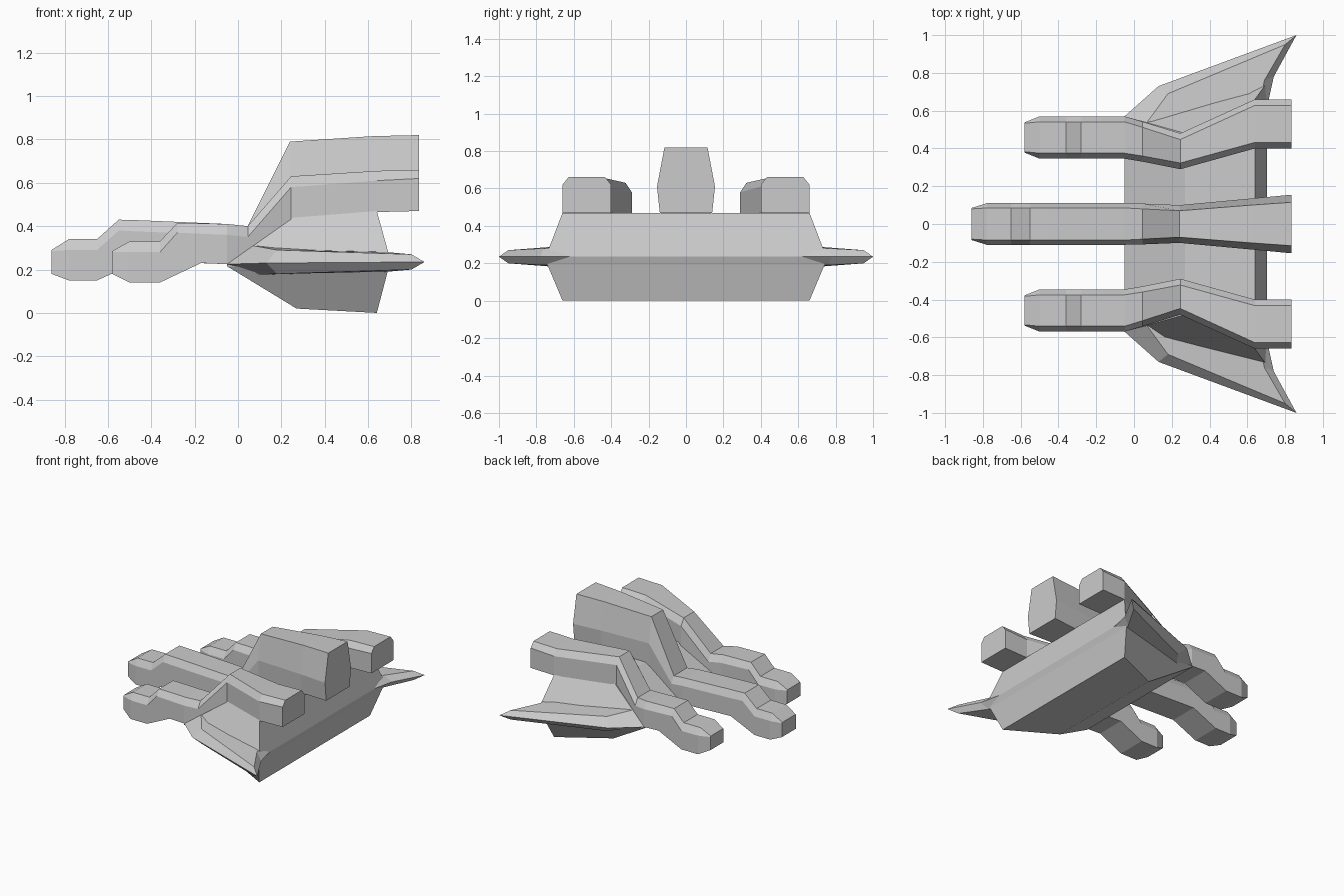
import bpy, bmesh


def loft(name, rings, mirror=False):
    """Skin equal-length closed rings, cap both ends, optionally mirror across y = 0."""
    bm = bmesh.new()
    vs = [[bm.verts.new(p) for p in ring] for ring in rings]
    n = len(vs[0])
    for a, b in zip(vs, vs[1:]):
        for i in range(n):
            j = (i + 1) % n
            bm.faces.new((a[i], a[j], b[j], b[i]))
    bm.faces.new(vs[0])
    bm.faces.new(vs[-1])
    bmesh.ops.recalc_face_normals(bm, faces=bm.faces)
    me = bpy.data.meshes.new(name)
    bm.to_mesh(me)
    bm.free()
    ob = bpy.data.objects.new(name, me)
    bpy.context.collection.objects.link(ob)
    if mirror:
        m = ob.modifiers.new("mirror", 'MIRROR')
        m.use_axis = (False, True, False)
        m.use_clip = False
        m.use_mirror_merge = False
    return ob


def prong(name, stations, mirror=False):
    """Six-sided beam along x: x, centre y, half widths (base, shoulder, top), heights."""
    rings = []
    for x, y, hb, hs, ht, zb, zs, zt in stations:
        rings.append([(x, y - hb, zb), (x, y + hb, zb), (x, y + hs, zs),
                      (x, y + ht, zt), (x, y - ht, zt), (x, y - hs, zs)])
    return loft(name, rings, mirror)


def layer(front, back):
    """Four-cornered hull layer from one front and one rear corner."""
    (fx, fy, fz), (bx, by, bz) = front, back
    return [(fx, -fy, fz), (bx, -by, bz), (bx, by, bz), (fx, fy, fz)]


# Main hull: keel, belt, rear belt ridge, deck
loft("hull", [
    layer((.27, .48, .02), (.64, .66, 0)),
    layer((-.05, .57, .215), (.69, .74, .19)),
    layer((-.05, .57, .225), (.705, .75, .235)),
    layer((.27, .48, .45), (.64, .66, .47)),
])

# Swept wings with bevelled rims
loft("wing", [
    [(.07, .54, .175), (.18, .69, .18), (.80, .95, .20), (.69, .76, .19), (.66, .60, .19)],
    [(-.05, .57, .225), (.13, .73, .23), (.86, 1.0, .235), (.74, .78, .235), (.70, .60, .235)],
    [(.07, .54, .31), (.18, .69, .29), (.80, .95, .27), (.69, .76, .28), (.66, .60, .285)],
], mirror=True)

# Long centre prong with tall rear block
prong("centre_prong", [
    (-.86, 0, .085, .085, .08, .18, .285, .29),
    (-.78, 0, .11, .11, .085, .15, .29, .34),
    (-.65, 0, .11, .11, .085, .15, .29, .34),
    (-.55, 0, .11, .11, .085, .195, .38, .43),
    (-.45, 0, .11, .11, .085, .24, .375, .427),
    (-.05, 0, .11, .11, .085, .225, .36, .41),
    (.045, 0, .105, .108, .08, .25, .35, .40),
    (.24, 0, .095, .10, .07, .43, .60, .79),
    (.62, 0, .125, .135, .10, .465, .61, .815),
    (.835, 0, .14, .155, .115, .47, .61, .82),
])

# Shorter side prongs with a kink over the hull
prong("side_prong", [
    (-.58, .458, .08, .08, .075, .18, .28, .285),
    (-.50, .458, .112, .112, .083, .14, .28, .33),
    (-.36, .458, .112, .112, .083, .14, .28, .33),
    (-.28, .458, .112, .112, .083, .178, .37, .415),
    (-.17, .458, .112, .112, .083, .23, .365, .413),
    (-.05, .458, .112, .112, .083, .225, .36, .41),
    (.045, .436, .106, .106, .076, .25, .35, .40),
    (.245, .385, .095, .095, .062, .43, .58, .63),
    (.64, .53, .13, .13, .098, .465, .61, .655),
    (.835, .53, .13, .13, .098, .47, .62, .66),
], mirror=True)
